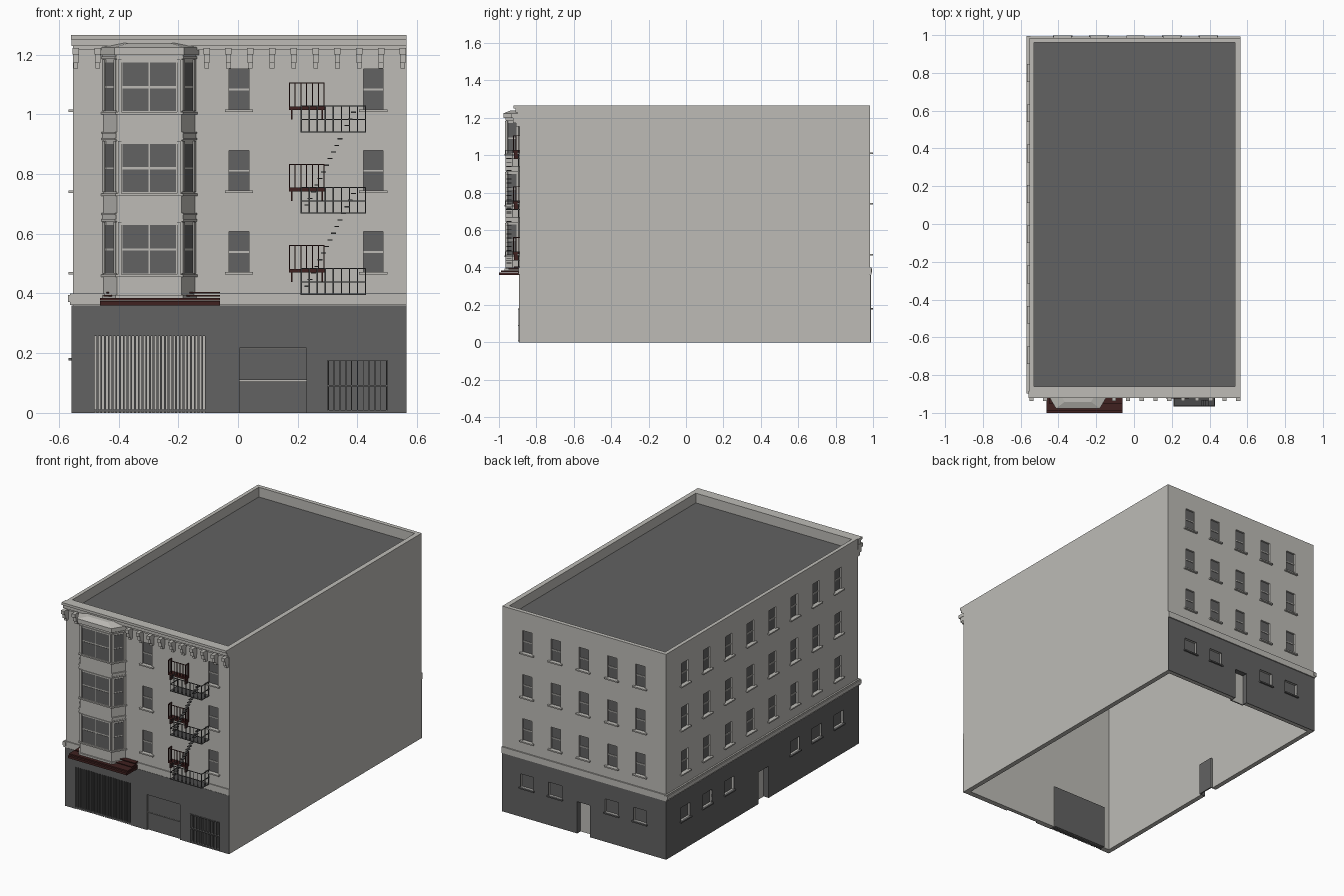
import bpy, bmesh
from mathutils import Vector

cube = bpy.data.objects.get("Cube")
if cube:
    bpy.data.objects.remove(cube, do_unlink=True)


def material(name, rgb):
    m = bpy.data.materials.new(name)
    m.use_nodes = True
    m.diffuse_color = (*rgb, 1)
    m.node_tree.nodes["Principled BSDF"].inputs["Base Color"].default_value = (*rgb, 1)
    return m


STONE = material("pale stone", (0.51, 0.50, 0.47))
DARK = material("dark grey", (0.122, 0.122, 0.122))
BROWN = material("dark brown", (0.05, 0.015, 0.014))
IRON = material("iron grey", (0.07, 0.07, 0.07))

X0, X1, Y0, Y1, TOP = -0.553, 0.565, -0.89, 0.985, 1.265
FLOORS = [0.472 + 0.272 * i for i in range(3)]


# A frame is origin, direction along the wall, outward normal
def frame(origin, along, normal):
    return Vector((*origin, 0)), Vector((*along, 0)).normalized(), Vector((*normal, 0)).normalized()


FRONT = frame((0, Y0), (1, 0), (0, -1))
BACK = frame((0, Y1), (1, 0), (0, 1))
LEFT = frame((X0, 0), (0, 1), (-1, 0))
WORLD = frame((0, 0), (1, 0), (0, 1))


def finish(name, bm, mat):
    bmesh.ops.recalc_face_normals(bm, faces=bm.faces)
    mesh = bpy.data.meshes.new(name)
    bm.to_mesh(mesh)
    bm.free()
    mesh.materials.append(mat)
    ob = bpy.data.objects.new(name, mesh)
    bpy.context.collection.objects.link(ob)
    return ob


def boxes(name, mat, items):
    """One object from boxes (frame, u0, u1, d0, d1, z0, z1)."""
    bm = bmesh.new()
    for (o, u, n), u0, u1, d0, d1, z0, z1 in items:
        made = bmesh.ops.create_cube(bm, size=1)["verts"]
        for v in made:
            a = u0 if v.co.x < 0 else u1
            d = d0 if v.co.y < 0 else d1
            z = z0 if v.co.z < 0 else z1
            v.co = o + u * a + n * d + Vector((0, 0, z))
    return finish(name, bm, mat)


def cut(target, items):
    """Subtract boxes and bake the result."""
    cutter = boxes("cutter", STONE, items)
    cutter.hide_render = True
    mod = target.modifiers.new("cut", "BOOLEAN")
    mod.operation, mod.solver, mod.object = "DIFFERENCE", "EXACT", cutter
    deps = bpy.context.evaluated_depsgraph_get()
    mesh = bpy.data.meshes.new_from_object(target.evaluated_get(deps))
    target.modifiers.clear()
    target.data = mesh
    bpy.data.objects.remove(cutter, do_unlink=True)


# Window layout
side_cols = [0.80 - 0.2135 * i for i in range(8)]
back_cols = [0.394 - 0.193 * i for i in range(5)]
upper = [(f, u, z) for f, cols in ((FRONT, [0.003, 0.453]), (BACK, back_cols), (LEFT, side_cols))
         for u in cols for z in FLOORS]
lower = [(LEFT, u) for u in side_cols[:3] + side_cols[5:]]
lower += [(BACK, u) for i, u in enumerate(back_cols) if i != 2]
doors = [(FRONT, -0.487, -0.105, 0.27), (BACK, -0.04, 0.055, 0.2), (LEFT, -0.015, 0.09, 0.2)]
HW, WH = 0.033, 0.135

# Hollow shell with parapet
shell = boxes("walls", STONE, [(WORLD, X0, X1, Y0, Y1, 0, TOP)])
cut(shell, [(WORLD, X0 + .025, X1 - .03, Y0 + .03, Y1 - .025, -.1, 1.17),
            (WORLD, -.53, .535, -.86, .96, 1.2, 1.4)])
openings = [(f, u - HW, u + HW, -.014, .03, z, z + WH) for f, u, z in upper]
openings += [(f, u - .045, u + .045, -.014, .03, .183, .265) for f, u in lower]
openings += [(f, a, b, -.06, .03, -.05, h) for f, a, b, h in doors]
openings += [(FRONT, .005, .23, -.012, .03, -.05, .218), (FRONT, .3, .5, -.012, .03, .005, .18)]
cut(shell, openings)
boxes("roof", DARK, [(WORLD, -.53, .535, -.86, .96, 1.195, 1.205)])

# Dark ground floor cladding
for name, f, a, b in (("front_base", FRONT, X0 - .004, X1), ("back_base", BACK, X0 - .004, X1),
                      ("left_base", LEFT, Y0, Y1)):
    cut(boxes(name, DARK, [(f, a, b, -.002, .004, 0, .36)]), openings)

# Windows
boxes("upper_glass", DARK, [(f, u - HW, u + HW, -.015, -.011, z, z + WH) for f, u, z in upper])
boxes("sash_rails", STONE, [(f, u - HW, u + HW, -.012, -.007, z + .064, z + .07) for f, u, z in upper])
boxes("window_sills", STONE, [(f, u - .047, u + .047, -.005, .014, z - .008, z) for f, u, z in upper])
boxes("lower_glass", DARK, [(f, u - .045, u + .045, -.016, -.011, .183, .265) for f, u in lower])
boxes("lower_sills", DARK, [(f, u - .052, u + .052, 0, .014, .175, .183) for f, u in lower])

# Recessed doors with dark jambs and dark inner faces
boxes("door_panels", STONE, [(f, a, b, -.034, -.03, 0, h) for f, a, b, h in doors])
boxes("door_linings", DARK, [(f, a, b, -.038, -.034, 0, h) for f, a, b, h in doors])
jambs = []
for f, a, b, h in doors:
    jambs += [(f, a, a + .004, -.034, .004, 0, h), (f, b - .004, b, -.034, .004, 0, h),
              (f, a, b, -.034, .004, h - .004, h)]
boxes("door_jambs", DARK, jambs)

# Garage gate
count = 31
step = .376 / (count - 1)
gate = [(FRONT, -.486 + i * step, -.48 + i * step, -.026, .002, 0, .265) for i in range(count)]
gate += [(FRONT, -.487, -.105, -.026, .003, z, z + .008) for z in (.004, .258)]
boxes("garage_gate", DARK, gate)

# Shutter door and barred opening
boxes("shutter_door", DARK, [(FRONT, .005, .23, -.014, -.006, z, z + .105) for z in (0, .11)])
grill = [(FRONT, .3, .5, -.014, -.01, .005, .18)]
grill += [(FRONT, .301 + i * .0195, .304 + i * .0195, -.01, .006, .005, .18) for i in range(11)]
grill += [(FRONT, .3, .5, -.01, .007, z, z + .005) for z in (.005, .088, .175)]
boxes("barred_opening", DARK, grill)

# Belt course
boxes("belt_course", STONE, [
    (FRONT, X0 - .01, X1, -.005, .006, .362, .4), (BACK, X0 - .01, X1, -.005, .008, .362, .4),
    (LEFT, Y0 - .006, Y1 + .008, -.005, .01, .362, .4), (LEFT, Y0 - .008, Y1 + .01, -.005, .016, .372, .395)])

# Cornice and brackets
boxes("cornice", STONE, [(FRONT, X0, X1, -.005, .012, 1.215, 1.228),
                         (FRONT, X0 - .004, X1, -.005, .022, 1.228, 1.25),
                         (FRONT, X0 - .006, X1, -.005, .032, 1.25, TOP)])
brackets = []
for i in range(16):
    x = -.543 + .073 * i
    brackets += [(FRONT, x - .011, x + .011, -.005, .046, 1.2, 1.222),
                 (FRONT, x - .009, x + .009, -.005, .034, 1.172, 1.2),
                 (FRONT, x - .008, x + .008, -.005, .02, 1.153, 1.172)]
boxes("cornice_brackets", STONE, brackets)

# Bay window
BX, WIDE, NARROW, BY = -.297, .153, .108, -.962


def bay_slab(name, z0, z1, grow=0.0, top=1.0):
    bm = bmesh.new()
    w, n, y = WIDE + grow, NARROW + grow * .6, BY - grow
    plan = [(-w, Y0 + .005), (-w, Y0), (-n, y), (n, y), (w, Y0), (w, Y0 + .005)]
    rings = [[bm.verts.new((BX + px * s, Y0 + (py - Y0) * s, z)) for px, py in plan]
             for z, s in ((z0, 1), (z1, top))]
    bm.faces.new(rings[0])
    bm.faces.new(rings[1])
    for i in range(6):
        j = (i + 1) % 6
        bm.faces.new((rings[0][i], rings[0][j], rings[1][j], rings[1][i]))
    return finish(name, bm, STONE)


bay_slab("bay_body", .383, 1.2)
bay_slab("bay_cap", 1.198, 1.224, .014)
bay_slab("bay_cap_dome", 1.224, 1.238, .014, .6)
bay_slab("bay_foot", .383, .395, .008)
for z in FLOORS:
    bay_slab("bay_ledge", z - .017, z - .009, .008)

bay_front = frame((BX, BY), (1, 0), (0, -1))
dx, dy = WIDE - NARROW, Y0 - BY
length = (dx * dx + dy * dy) ** .5
cheeks = [frame((BX - WIDE, Y0), (dx, -dy), (-dy, -dx)), frame((BX + WIDE, Y0), (-dx, -dy), (dy, -dx))]
panes, trims = [], []
for z in FLOORS:
    lo, hi = z - .005, z + .157
    mid = z + .075
    panes += [(bay_front, a, a + .088, -.001, .002, b, c) for a in (-.09, .002)
              for b, c in ((lo, mid - .004), (mid + .004, hi))]
    trims += [(bay_front, s * .099 - .006, s * .099 + .006, -.001, .006, lo - .004, hi + .01) for s in (-1, 1)]
    trims += [(bay_front, -.093, .093, -.001, .004, hi, hi + .008)]
    for c in cheeks:
        panes += [(c, .016, length - .014, -.001, .002, b, t) for b, t in ((lo, mid - .003), (mid + .003, hi))]
        trims += [(c, a, a + .012, -.001, .006, lo, hi + .01) for a in (.002, length - .012)]
        trims += [(c, 0, length, -.001, .008, hi + .012, hi + .02), (c, .002, length, -.001, .005, hi + .02, hi + .034),
                  (c, 0, length, -.001, .008, hi + .034, hi + .04)]
boxes("bay_panes", DARK, panes)
boxes("bay_trim", STONE, trims)

# Stepped brown awning below the bay
boxes("awning", BROWN, [(FRONT, -.462, -.06, 0, .11, .36, .374), (FRONT, -.462, -.06, 0, .1, .376, .384),
                        (FRONT, -.45, -.06, 0, .06, .39, .394), (FRONT, -.44, -.06, 0, .03, .4, .405)])


# Fire escape
def basket(name, mat, x0, x1, depth, z, height, bars, floor, rails):
    t = .0035
    items = [(FRONT, x0, x1, 0, depth, z, z + floor)]
    for i in range(bars):
        x = x0 + (x1 - x0 - t) * i / (bars - 1)
        items.append((FRONT, x, x + t, depth - t, depth, z, z + height))
    for r in rails:
        h = z + height * r
        items.append((FRONT, x0, x1, depth - t, depth, h - t, h))
        items += [(FRONT, x, x + t, 0, depth, h - t, h) for x in (x0, x1 - t)]
    for x in (x0, x1 - t):
        items += [(FRONT, x, x + t, depth * k, depth * k + t, z, z + height) for k in (.05, .5)]
    return boxes(name, mat, items)


for z in FLOORS:
    basket("landing", IRON, .21, .428, .075, z - .077, .09, 9, .004, (.5, 1))
    basket("balcony", BROWN, .17, .29, .034, z - .002, .092, 7, .012, (1,))
    boxes("balcony_props", BROWN, [(FRONT, x, x + .004, .004, .03, z - .034, z) for x in (.178, .28)])
for z in FLOORS[:2]:
    boxes("stair_treads", IRON, [(FRONT, .222 + .0112 * i, .238 + .0112 * i, .042, .07,
                                  z - .05 + .0222 * i, z - .046 + .0222 * i) for i in range(15)])
